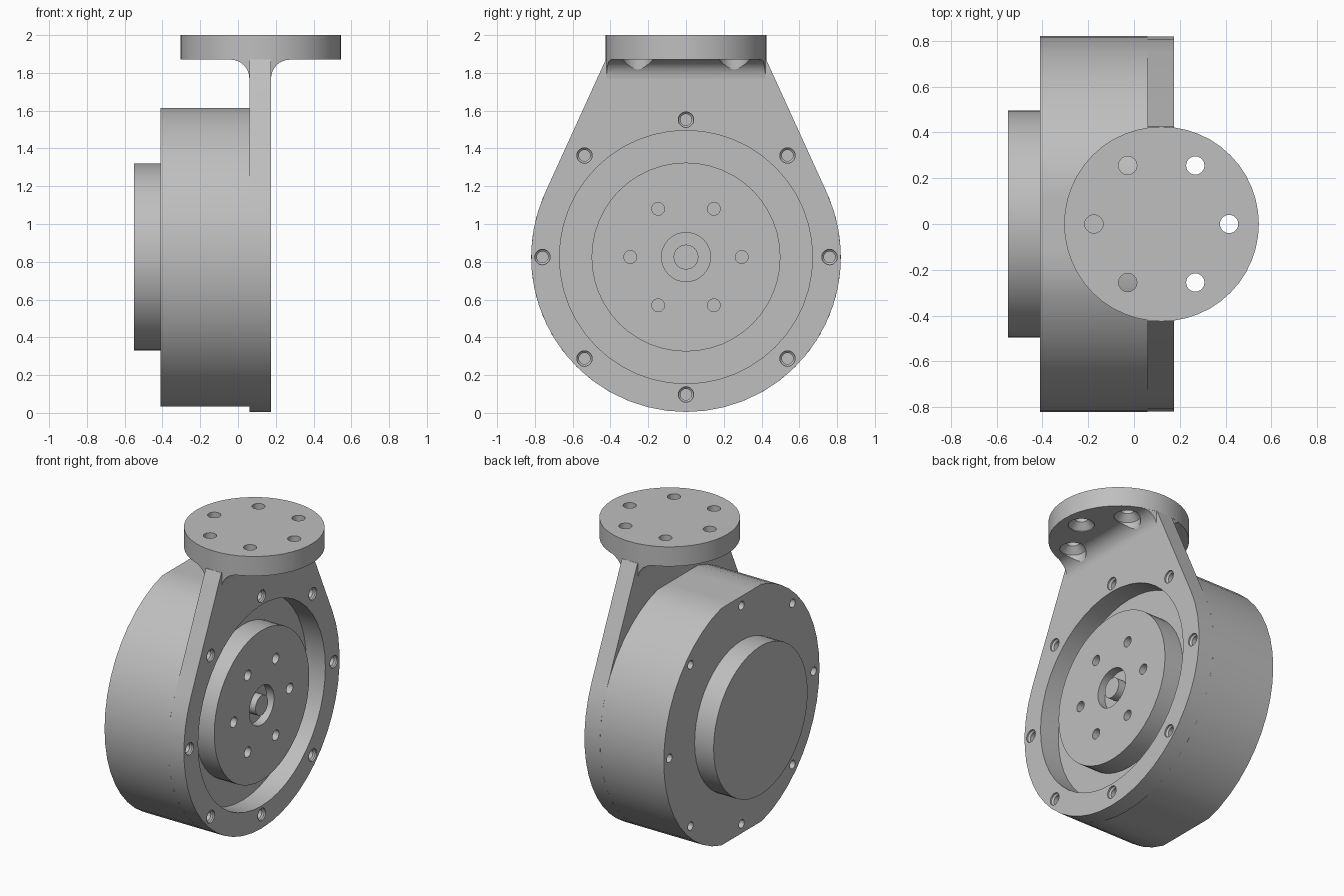
import bpy, bmesh
from math import sin, cos, pi, radians, acos, atan2, hypot

if "Cube" in bpy.data.objects:
    bpy.data.objects.remove(bpy.data.objects["Cube"])

grey = bpy.data.materials.new("machined_grey")
grey.use_nodes = True
grey.diffuse_color = (0.52, 0.52, 0.52, 1)
grey.node_tree.nodes["Principled BSDF"].inputs["Base Color"].default_value = (0.52, 0.52, 0.52, 1)

CZ = 0.825        # height of the drum axis
R = 0.82          # outer radius of drum and plate
DISC_X = 0.12     # flange centre


def make(name, bm):
    bmesh.ops.recalc_face_normals(bm, faces=bm.faces)
    me = bpy.data.meshes.new(name)
    bm.to_mesh(me)
    bm.free()
    me.materials.append(grey)
    ob = bpy.data.objects.new(name, me)
    bpy.context.collection.objects.link(ob)
    return ob


def loft(bm, rings):
    """Closed solid through a list of equal-length rings of points."""
    rows = [[bm.verts.new(p) for p in ring] for ring in rings]
    n = len(rows[0])
    for a, b in zip(rows, rows[1:]):
        for i in range(n):
            j = (i + 1) % n
            bm.faces.new((a[i], a[j], b[j], b[i]))
    bm.faces.new(rows[0][::-1])
    bm.faces.new(rows[-1])


def lathe(name, profile, axis="X", spots=((0, CZ),), seg=48):
    """Round solids from (radius, position) pairs, one at each spot."""
    bm = bmesh.new()
    for u, v in spots:
        rings = []
        for r, t in profile:
            pts = [(u + r * cos(2 * pi * i / seg), v + r * sin(2 * pi * i / seg)) for i in range(seg)]
            rings.append([(t, p, q) if axis == "X" else (p, q, t) for p, q in pts])
        loft(bm, rings)
    return make(name, bm)


def prism(name, outline, a, b, axis="X"):
    bm = bmesh.new()
    loft(bm, [[(t, p, q) if axis == "X" else (p, t, q) for p, q in outline] for t in (a, b)])
    return make(name, bm)


def combine(target, tool, op="DIFFERENCE"):
    mod = target.modifiers.new(op.lower(), "BOOLEAN")
    mod.operation = op
    mod.solver = "EXACT"
    mod.object = tool
    bpy.context.view_layer.objects.active = target
    bpy.ops.object.modifier_apply(modifier=mod.name)
    bpy.data.objects.remove(tool)


def circle_spots(n, r, cx, cy):
    return [(cx + r * cos(2 * pi * i / n), cy + r * sin(2 * pi * i / n)) for i in range(n)]


# Rim screws: the top and bottom ones sit slightly further in
rim = [(y, CZ + (z - CZ) * (0.957 if abs(y) < 0.01 else 1)) for y, z in circle_spots(8, 0.76, 0, CZ)]

# Drum housing with flats at top and bottom
flat = 0.79
drum = prism("drum_housing",
             [(y, CZ + max(-flat, min(flat, z))) for y, z in circle_spots(48, R, 0, 0)], -0.41, 0.06)
combine(drum, lathe("cutter", [(0.67, 0.035), (0.67, 0.3)]))
combine(drum, lathe("cutter", [(0.028, -0.5), (0.028, -0.3)], spots=rim, seg=16))

# Rear cap
cap = lathe("rear_cap", [(0.495, -0.55), (0.495, -0.4)])

# Mounting plate: round below, tapering by tangents to the flange
top_y, top_z = 0.425, 1.87
start = atan2(top_z - CZ, top_y) - acos(R / hypot(top_y, top_z - CZ))
sweep = pi + 2 * start
outline = [(R * cos(start - sweep * i / 32), CZ + R * sin(start - sweep * i / 32)) for i in range(33)]
plate = prism("mounting_plate", outline + [(-top_y, top_z), (top_y, top_z)], 0.06, 0.175)
combine(plate, lathe("cutter", [(0.67, 0.0), (0.67, 0.3)]))
combine(plate, lathe("cutter", [(0.03, 0.0), (0.03, 0.155), (0.041, 0.165), (0.041, 0.3)], spots=rim, seg=20))

# Output hub inside the ring-shaped recess, with screw holes and a centre pin
hub = lathe("output_hub", [(0.5, 0.02), (0.5, 0.175)])
combine(hub, lathe("cutter", [(0.13, 0.12), (0.13, 0.3)], seg=32))
combine(hub, lathe("cutter", [(0.034, 0.07), (0.034, 0.3)],
                   spots=circle_spots(6, 0.295, 0, CZ), seg=20))
pin = lathe("centre_pin", [(0.066, 0.1), (0.066, 0.175)], seg=24)

# Flange disc with filleted web on both sides of the plate
flange = lathe("top_flange", [(0.425, 1.87), (0.425, 2.0)], "Z", [(DISC_X, 0)])
fr = 0.1
steps = [radians(90 * i / 8) for i in range(9)]
left = [(0.06 - fr + fr * cos(a), 1.77 + fr * sin(a)) for a in steps]
right = [(0.175 + fr - fr * cos(a), 1.77 + fr * sin(a)) for a in reversed(steps)]
web = prism("web", left + [(-0.04, 1.93), (0.275, 1.93)] + right, -0.5, 0.5, "Y")
combine(web, lathe("cutter", [(0.424, 1.6), (0.424, 2.2)], "Z", [(DISC_X, 0)]), "INTERSECT")
combine(flange, web, "UNION")
combine(flange, lathe("cutter", [(0.08, 1.6), (0.08, 1.875), (0.04, 1.915), (0.04, 2.2)], "Z",
                      circle_spots(6, 0.295, DISC_X, 0), 24))

# Smooth the round walls, keep edges crisp
bpy.ops.object.select_all(action="DESELECT")
for ob in (drum, cap, plate, hub, pin, flange):
    ob.select_set(True)
bpy.context.view_layer.objects.active = drum
bpy.ops.object.shade_smooth_by_angle(angle=radians(25))
